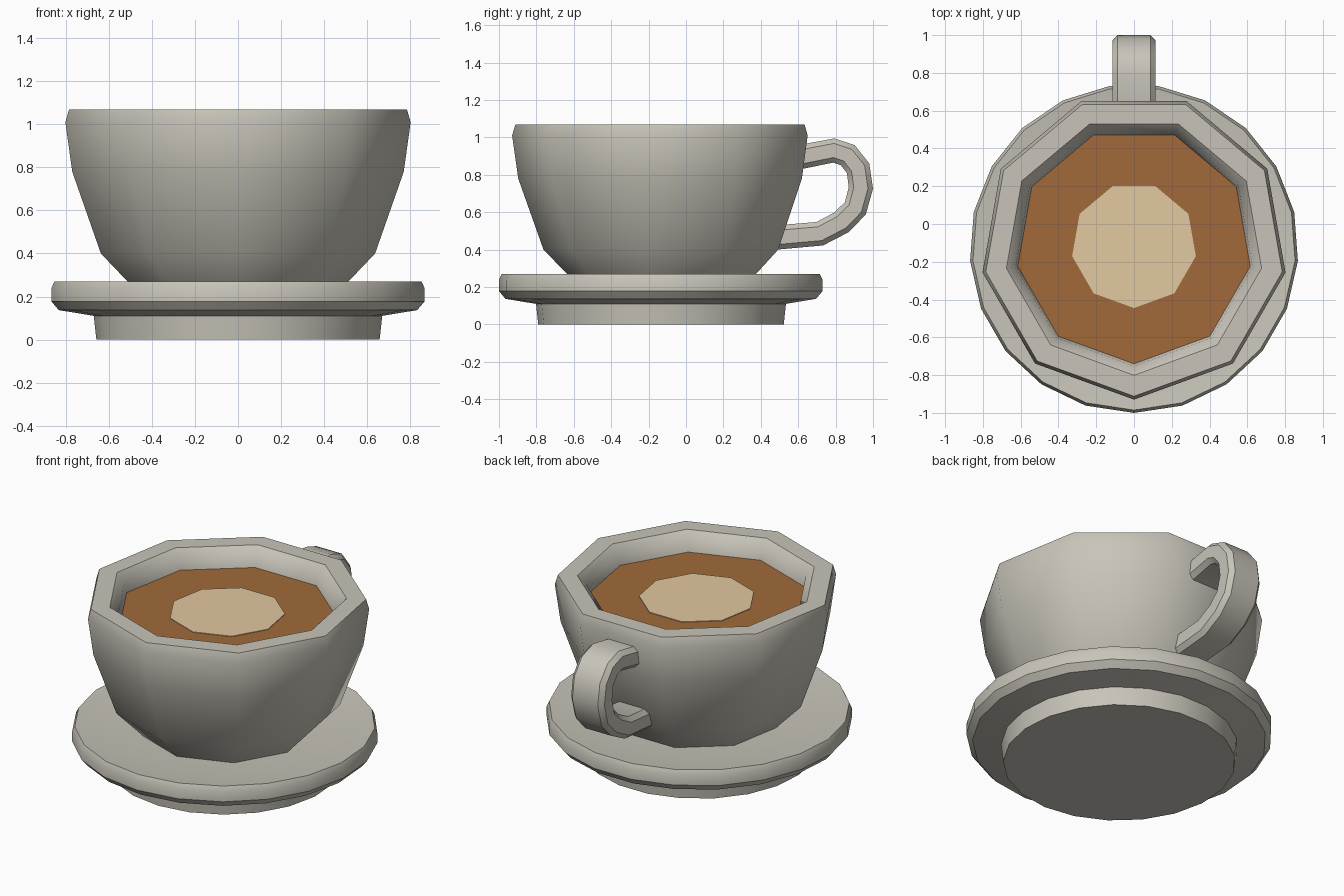
import bpy, bmesh, math
from mathutils import Vector

if "Cube" in bpy.data.objects:
    bpy.data.objects.remove(bpy.data.objects["Cube"])


def material(name, rgb):
    m = bpy.data.materials.new(name)
    lin = [(c / 255 / 12.92) if c < 10 else ((c / 255 + 0.055) / 1.055) ** 2.4 for c in rgb]
    m.diffuse_color = (*lin, 1)
    m.use_nodes = True
    m.node_tree.nodes["Principled BSDF"].inputs["Base Color"].default_value = m.diffuse_color
    return m


CERAMIC = material("warm_grey_ceramic", (200, 196, 185))
COFFEE = material("coffee_brown", (161, 106, 59))
FOAM = material("milk_foam", (226, 200, 160))


def loft(name, rings, mat, smooth=None):
    """Skin a list of vertex rings and cap both ends."""
    bm = bmesh.new()
    vs = [[bm.verts.new(p) for p in ring] for ring in rings]
    n = len(vs[0])
    for a, b in zip(vs, vs[1:]):
        for i in range(n):
            j = (i + 1) % n
            bm.faces.new((a[i], a[j], b[j], b[i]))
    bm.faces.new(vs[0])
    bm.faces.new(vs[-1])
    bmesh.ops.recalc_face_normals(bm, faces=bm.faces)
    me = bpy.data.meshes.new(name)
    bm.to_mesh(me)
    bm.free()
    me.materials.append(mat)
    ob = bpy.data.objects.new(name, me)
    bpy.context.collection.objects.link(ob)
    if smooth:
        bpy.ops.object.select_all(action='DESELECT')
        ob.select_set(True)
        bpy.context.view_layer.objects.active = ob
        bpy.ops.object.shade_smooth_by_angle(angle=math.radians(smooth))
    return ob


def turned(name, profile, sides, cy, mat, smooth=None):
    """Turn a (radius, z) profile; one corner points to the front."""
    step = 2 * math.pi / sides
    rings = [[(r * math.sin(i * step), cy - r * math.cos(i * step), z)
              for i in range(sides)] for r, z in profile]
    return loft(name, rings, mat, smooth)


# Saucer with foot and shallow dished top
turned("saucer", [(.66, 0), (.672, .11), (.835, .137), (.87, .178), (.87, .238),
                  (.855, .27), (.60, .24)], 21, -.13, CERAMIC, 28)

# Nine-sided cup: outer wall, rim, then inner wall
turned("cup", [(.49, .238), (.647, .40), (.782, .78), (.8146, 1.01), (.797, 1.07),
               (.686, 1.07), (.637, 1.02), (.622, .94)], 9, -.115, CERAMIC, 42)

# Drink surface and foam patch
turned("coffee", [(.632, .945), (.632, .955)], 9, -.115, COFFEE)
turned("foam", [(.3325, .953), (.3325, .959)], 9, -.1125, FOAM)

# Handle: chamfered strap swept along a C-shaped path (y, z)
path = [(.56, .885), (.79, .93), (.865, .905), (.92, .835), (.935, .73),
        (.905, .62), (.83, .545), (.715, .485), (.46, .463)]
W, T, C = .115, .065, .027
section = [(-W, -T + C), (-W + C, -T), (W - C, -T), (W, -T + C),
           (W, T - C), (W - C, T), (-W + C, T), (-W, T - C)]
pts = [Vector(p) for p in path]
rings = []
for i, p in enumerate(pts):
    d0 = (p - pts[max(i - 1, 0)]).normalized()
    d1 = (pts[min(i + 1, len(pts) - 1)] - p).normalized()
    d = (d0 + d1).normalized()
    normal = Vector((-d.y, d.x))
    rings.append([(x, p.x + normal.x * t, p.y + normal.y * t) for x, t in section])
loft("handle", rings, CERAMIC, 35)
